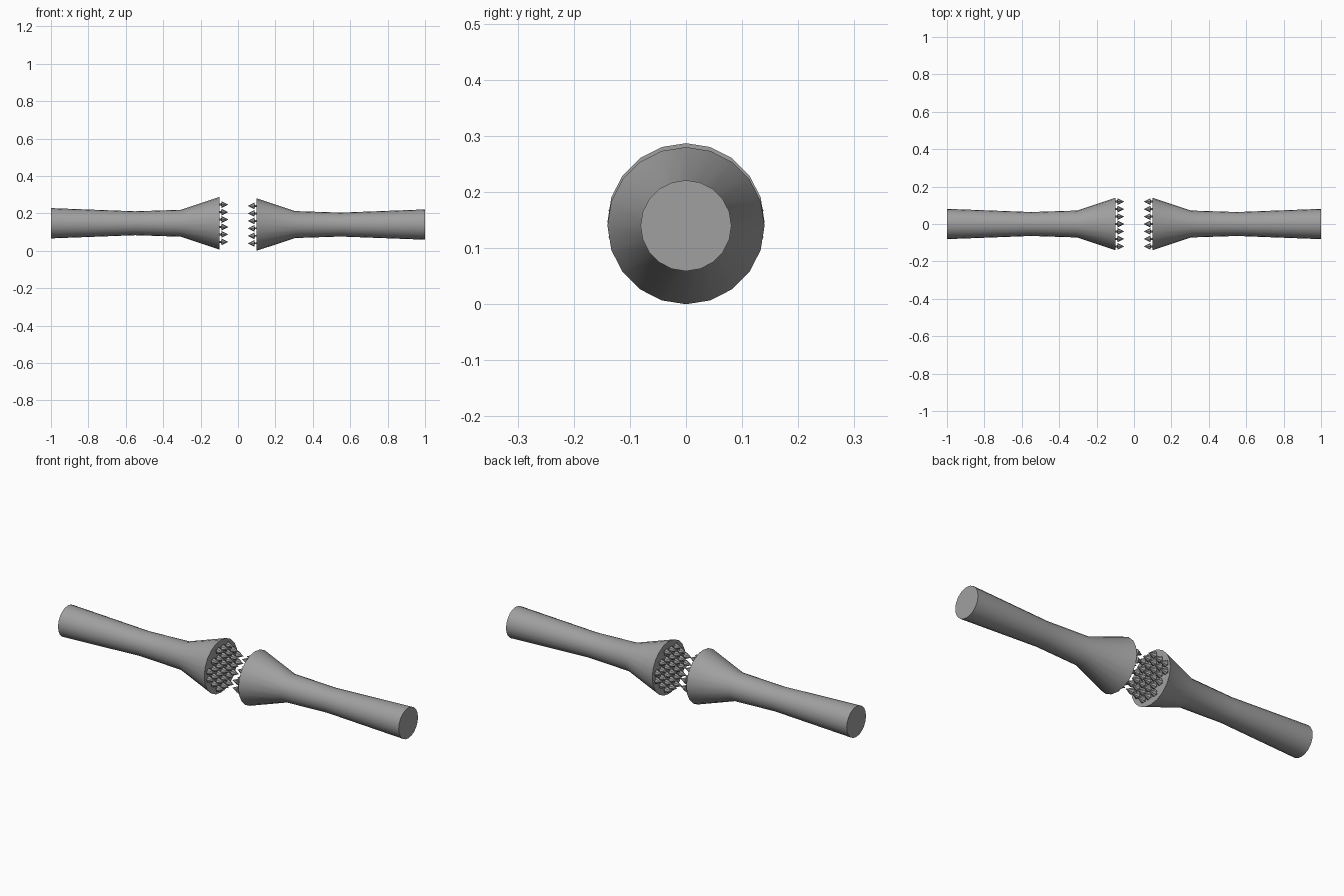
import bpy, bmesh, math
from mathutils import Matrix, Vector

if "Cube" in bpy.data.objects:
    bpy.data.objects.remove(bpy.data.objects["Cube"])

grey = bpy.data.materials.new("mid_grey")
grey.diffuse_color = (0.35, 0.35, 0.35, 1)
grey.use_nodes = True
grey.node_tree.nodes["Principled BSDF"].inputs["Base Color"].default_value = grey.diffuse_color


def lathe(bm, profile, sides, centre, side):
    """Revolve (x, radius) points round an axis along x; radius 0 closes to a point."""
    rings = []
    for x, r in profile:
        n = 1 if r == 0 else sides
        rings.append([bm.verts.new((side * x,
                                    centre[0] + r * math.cos(2 * math.pi * i / sides),
                                    centre[1] + r * math.sin(2 * math.pi * i / sides)))
                      for i in range(n)])
    for a, b in zip(rings, rings[1:]):
        for i in range(sides):
            j = (i + 1) % sides
            if len(b) == 1:
                bm.faces.new((a[i], a[j], b[0]))
            else:
                bm.faces.new((a[i], a[j], b[j], b[i]))
    for ring in (rings[0], rings[-1]):
        if len(ring) > 1:
            bm.faces.new(ring)


def finish(bm, name):
    bmesh.ops.recalc_face_normals(bm, faces=bm.faces)
    mesh = bpy.data.meshes.new(name)
    bm.to_mesh(mesh)
    bm.free()
    obj = bpy.data.objects.new(name, mesh)
    mesh.materials.append(grey)
    bpy.context.collection.objects.link(obj)
    bpy.ops.object.select_all(action='DESELECT')
    obj.select_set(True)
    bpy.context.view_layer.objects.active = obj
    bpy.ops.object.shade_smooth_by_angle(angle=math.radians(35))


handle = [(0.1, 0.14), (0.305, 0.072), (0.55, 0.064), (1.0, 0.081)]
spike = [(0.101, 0.005), (0.09, 0.005), (0.088, 0.018), (0.052, 0)]

for label, side, axis_z in (("left", -1, 0.147), ("right", 1, 0.14)):
    # Flared handle
    bm = bmesh.new()
    lathe(bm, handle, 20, (0, axis_z), side)
    finish(bm, label + "_handle")

    # Grid of barbed spikes on the flared face
    bm = bmesh.new()
    for row in range(6):
        for col in range(7):
            y, z = (col - 3) * 0.04, (row - 2.5) * 0.04
            if math.hypot(y, z) < 0.125:
                lathe(bm, spike, 8, (y, axis_z + z), side)
    finish(bm, label + "_spikes")
